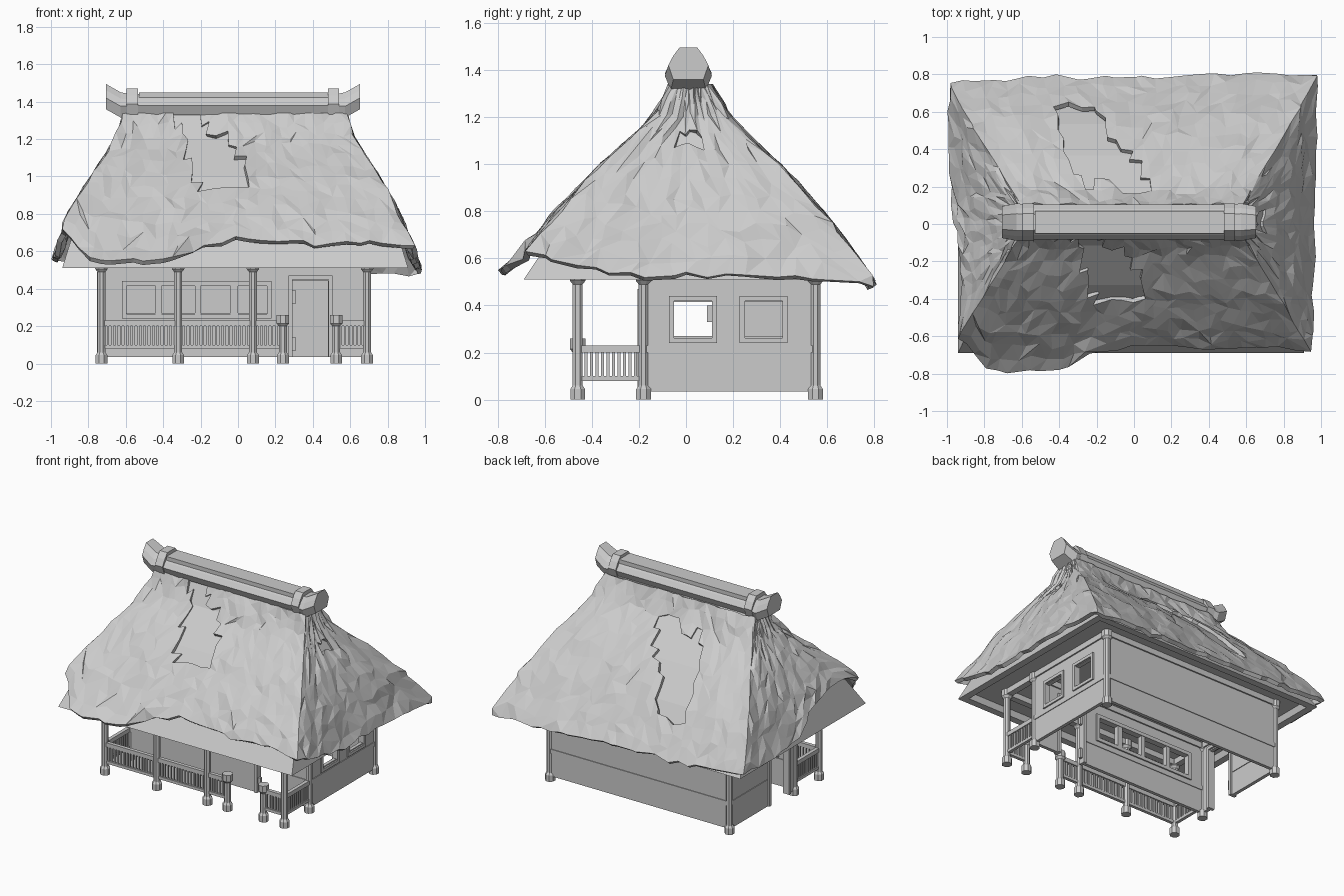
import bpy, bmesh, math, random
from mathutils import Vector, noise

if "Cube" in bpy.data.objects:
    bpy.data.objects.remove(bpy.data.objects["Cube"])
random.seed(4)

def finish(name, bm):
    bmesh.ops.recalc_face_normals(bm, faces=bm.faces)
    me = bpy.data.meshes.new(name)
    bm.to_mesh(me)
    bm.free()
    ob = bpy.data.objects.new(name, me)
    bpy.context.collection.objects.link(ob)
    return ob

def add_box(bm, x0, x1, y0, y1, z0, z1):
    vs = bmesh.ops.create_cube(bm, size=1)['verts']
    for v in vs:
        v.co = Vector(((x0 + x1) / 2 + v.co.x * (x1 - x0), (y0 + y1) / 2 + v.co.y * (y1 - y0),
                       (z0 + z1) / 2 + v.co.z * (z1 - z0)))

def boxes(name, items):
    bm = bmesh.new()
    for b in items:
        add_box(bm, *b)
    return finish(name, bm)

def loft(name, rings):
    bm = bmesh.new()
    rows = [[bm.verts.new(p) for p in r] for r in rings]
    n = len(rows[0])
    for a, b in zip(rows, rows[1:]):
        for i in range(n):
            bm.faces.new((a[i], a[(i + 1) % n], b[(i + 1) % n], b[i]))
    bm.faces.new(rows[0])
    bm.faces.new(rows[-1])
    return finish(name, bm)

def lerp(pts, x):
    if x <= pts[0][0]:
        return pts[0][1]
    for (a, b), (c, d) in zip(pts, pts[1:]):
        if x <= c:
            return b + (d - b) * (x - a) / (c - a)
    return pts[-1][1]

# House plan: left, right, porch front, wall front, back
L, R, P, F, B = -0.73, 0.69, -0.46, -0.18, 0.55

# Octagonal posts with stone feet and caps
def post(name, x, y, top=0.55):
    prof = [(0, .034), (.045, .034), (.06, .023), (top - .06, .023), (top - .045, .036), (top, .036)]
    loft(name, [[(x + r * math.cos(math.pi * (i + .5) / 4), y + r * math.sin(math.pi * (i + .5) / 4), z)
                 for i in range(8)] for z, r in prof])
for x in (L, -.32, .08, R):
    post("porch_post", x, P)
for x in (L, R):
    for y in (F, B):
        post("wall_post", x, y)
for x in (.24, .525):
    post("stair_newel", x, P, .26)

# Walls: plane grid with openings (u0,u1,z0,z1), made thick
def wall(name, axis, pos, u0, u1, holes):
    us = sorted({u0, u1, *[h[0] for h in holes], *[h[1] for h in holes]})
    zs = sorted({.035, .55, *[h[2] for h in holes], *[h[3] for h in holes]})
    pt = (lambda u, z: (u, pos, z)) if axis == 'x' else (lambda u, z: (pos, u, z))
    bm = bmesh.new()
    for a, b in zip(us, us[1:]):
        for c, d in zip(zs, zs[1:]):
            m, k = (a + b) / 2, (c + d) / 2
            if not any(h[0] < m < h[1] and h[2] < k < h[3] for h in holes):
                bm.faces.new([bm.verts.new(pt(*p)) for p in ((a, c), (b, c), (b, d), (a, d))])
    bmesh.ops.remove_doubles(bm, verts=bm.verts, dist=1e-5)
    mod = finish(name, bm).modifiers.new("thick", 'SOLIDIFY')
    mod.thickness, mod.offset = .024, 0

def bar(axis, pos, u0, u1, z0, z1, t):
    return (u0, u1, pos - t, pos + t, z0, z1) if axis == 'x' else (pos - t, pos + t, u0, u1, z0, z1)

front_win = [(-.6, -.44), (-.41, -.23), (-.2, -.04), (0, .16)]
side_win = [(-.05, .11), (.25, .41)]
wall("front_wall", 'x', F, L, R, [(a, b, .27, .415) for a, b in front_win] + [(.29, .48, .035, .44)])
wall("right_wall", 'y', R, F, B, [(a, b, .27, .415) for a, b in side_win])
wall("left_wall", 'y', L, F, B, [(-.09, .12, .035, .46)])
wall("back_wall", 'x', B, L, R, [])

# Horizontal wall rails and roof plates
boxes("wall_rails", [bar('y', R, F, B, .2, .23, .017), bar('x', B, L, R, .2, .23, .017),
                     bar('y', L, .14, B, .2, .23, .017), bar('x', F, L, .27, .2, .23, .017),
                     bar('x', F, .5, R, .2, .23, .017)])
boxes("roof_plates", [bar('y', x, P, B, .51, .55, .022) for x in (L, R)]
      + [bar('x', y, L, R, .51, .55, .022) for y in (P, F, B)])

# Window and door frames
def frame(axis, pos, u0, u1, z0, z1, w, t=.022, sill=True):
    f = [bar(axis, pos, u0, u0 + w, z0, z1, t), bar(axis, pos, u1 - w, u1, z0, z1, t),
         bar(axis, pos, u0, u1, z1 - w, z1, t)]
    return f + ([bar(axis, pos, u0, u1, z0, z0 + w, t)] if sill else [])
boxes("front_window_frame", frame('x', F, -.62, .18, .24, .44, .025)
      + [bar('x', F, a[1], b[0], .25, .43, .018) for a, b in zip(front_win, front_win[1:])])
boxes("side_window_frames", sum([frame('y', R, a - .022, b + .022, .24, .44, .022) for a, b in side_win], []))
boxes("front_door_frame", frame('x', F, .27, .505, .035, .47, .022, .025, False)
      + [bar('x', F, .285, .31, z, z + .07, .01) for z in (.07, .32)])
boxes("left_door_frame", frame('y', L, -.11, .135, .035, .49, .022, .025, False)
      + [bar('y', L, .09, .12, z, z + .07, .01) for z in (.09, .33)])

# Porch railings
def railing(name, axis, pos, u0, u1):
    n = max(2, round((u1 - u0) / .023))
    items = [bar(axis, pos, u0, u1, .2, .23, .013), bar(axis, pos, u0, u1, .08, .1, .011)]
    for i in range(n):
        u = u0 + (i + .5) * (u1 - u0) / n
        items.append(bar(axis, pos, u - .006, u + .006, .1, .2, .006))
    boxes(name, items)
railing("front_railing_left", 'x', P, L, .24)
railing("front_railing_right", 'x', P, .54, R)
railing("right_railing", 'y', R, P, F)
railing("left_railing", 'y', L, P, F)

# Base roof: half widths by height
HX = [(.51, .925), (.8, .835), (1, .74), (1.2, .615), (1.34, .57)]
HY = [(.51, .71), (.8, .515), (1, .345), (1.2, .135), (1.34, .06)]
CX, CY = -.015, .02
def ring(hx, hy, z):
    return [(CX + sx * hx, CY + sy * hy, z) for sx, sy in ((-1, -1), (1, -1), (1, 1), (-1, 1))]
loft("base_roof", [ring(.86, .645, .55), ring(.875, .66, .51)]
     + [ring(a[1], b[1], a[0]) for a, b in zip(HX, HY)])

# Ragged lower edge of the thatch per side: front, right, back, left
EDGE = [[(-.93, .72), (-.8, .62), (-.7, .56), (-.35, .55), (-.2, .61), (0, .67), (.38, .66), (.45, .6), (.52, .66), (.93, .64)],
        [(-.7, .63), (-.45, .57), (-.3, .53), (.4, .53), (.6, .5), (.75, .48)],
        [(-.95, .56), (-.5, .53), (0, .51), (.95, .48)],
        [(-.7, .75), (-.45, .78), (-.05, .7), (.1, .56), (.73, .56)]]
SEG = [26, 18, 26, 18]
LEVELS = 12

def in_gap(c):
    # worn-through patches
    if c.y < CY - .05 and c.z > .95 and abs(c.x) < .5:
        return lerp([(.95, -.2), (1.1, -.26), (1.3, -.33)], c.z) < c.x < lerp([(.95, .03), (1.12, .03), (1.2, -.08), (1.3, -.19)], c.z)
    if c.y > CY + .05 and .72 < c.z < 1.17:
        return lerp([(.7, -.44), (.95, -.4), (1.15, -.28)], c.z) < c.x < lerp([(.7, -.27), (.95, -.1), (1.15, .1)], c.z)
    return c.x > .6 and 1.09 < c.z < 1.15 and -.04 < c.y < .12

# Faceted thatch layer wrapped around the base roof
bm = bmesh.new()
rows = []
for k in range(LEVELS + 1):
    t = k / LEVELS
    row = []
    for s in range(4):
        for i in range(SEG[s]):
            u = 2 * i / SEG[s] - 1
            if i:
                u += random.uniform(-.6, .6) / SEG[s]
            e = u if s in (0, 1) else -u
            zb = lerp(EDGE[s], e * (.93 if s in (0, 2) else .71))
            if k == 0 and i:
                zb += random.uniform(-.012, .012)
            tt = t + (random.uniform(-.35, .35) / LEVELS if 0 < k < LEVELS else 0)
            z = zb + (1.34 - zb) * tt
            d = .022 + .045 * (1 - t) ** 2 + random.uniform(-.009, .011)
            hx, hy = lerp(HX, z), lerp(HY, z)
            x, y = [(e * hx, -hy), (hx, e * hy), (e * hx, hy), (-hx, e * hy)][s]
            d += .016 * noise.noise(Vector((x * 5, y * 5, z * 5)))
            if s == 0 and -.75 < x < -.22:
                d += .05 * (1 - t) ** 4
            x *= (hx + d) / hx
            y *= (hy + d) / hy
            row.append(bm.verts.new((CX + x, CY + y, z)))
    rows.append(row)
n = sum(SEG)
for a, b in zip(rows, rows[1:]):
    for i in range(n):
        q = (a[i], a[(i + 1) % n], b[(i + 1) % n], b[i])
        if random.random() < .5:
            tris = (q[0], q[1], q[2]), (q[0], q[2], q[3])
        else:
            tris = (q[0], q[1], q[3]), (q[1], q[2], q[3])
        if not in_gap(sum((v.co for v in q), Vector()) / 4):
            for tri in tris:
                bm.faces.new(tri)
thatch = finish("thatch", bm)
mod = thatch.modifiers.new("thick", 'SOLIDIFY')
mod.thickness, mod.offset = .028, -1

# Ridge cap: faceted beam, collars, top board and upturned horns
SECTION = [(-.075, 0), (.075, 0), (.1, .45), (.075, .75), (.045, 1), (-.045, 1), (-.075, .75), (-.1, .45)]
def station(x, z0, z1, w):
    return [(x, .01 + y * w, z0 + z * (z1 - z0)) for y, z in SECTION]
loft("ridge_beam", [station(-.59, 1.33, 1.44, .93), station(.535, 1.33, 1.44, .93)])
boxes("ridge_top_board", [(-.53, .48, -.05, .07, 1.39, 1.45)])
for a in (-.595, .48):
    loft("ridge_collar", [station(a, 1.32, 1.47, 1), station(a + .06, 1.32, 1.47, 1)])
for s in (-1, 1):
    X = lambda v: -.027 + s * v
    loft("ridge_horn", [station(X(.55), 1.33, 1.44, .95), station(X(.6), 1.315, 1.45, 1),
                        station(X(.68), 1.36, 1.495, .85)])
